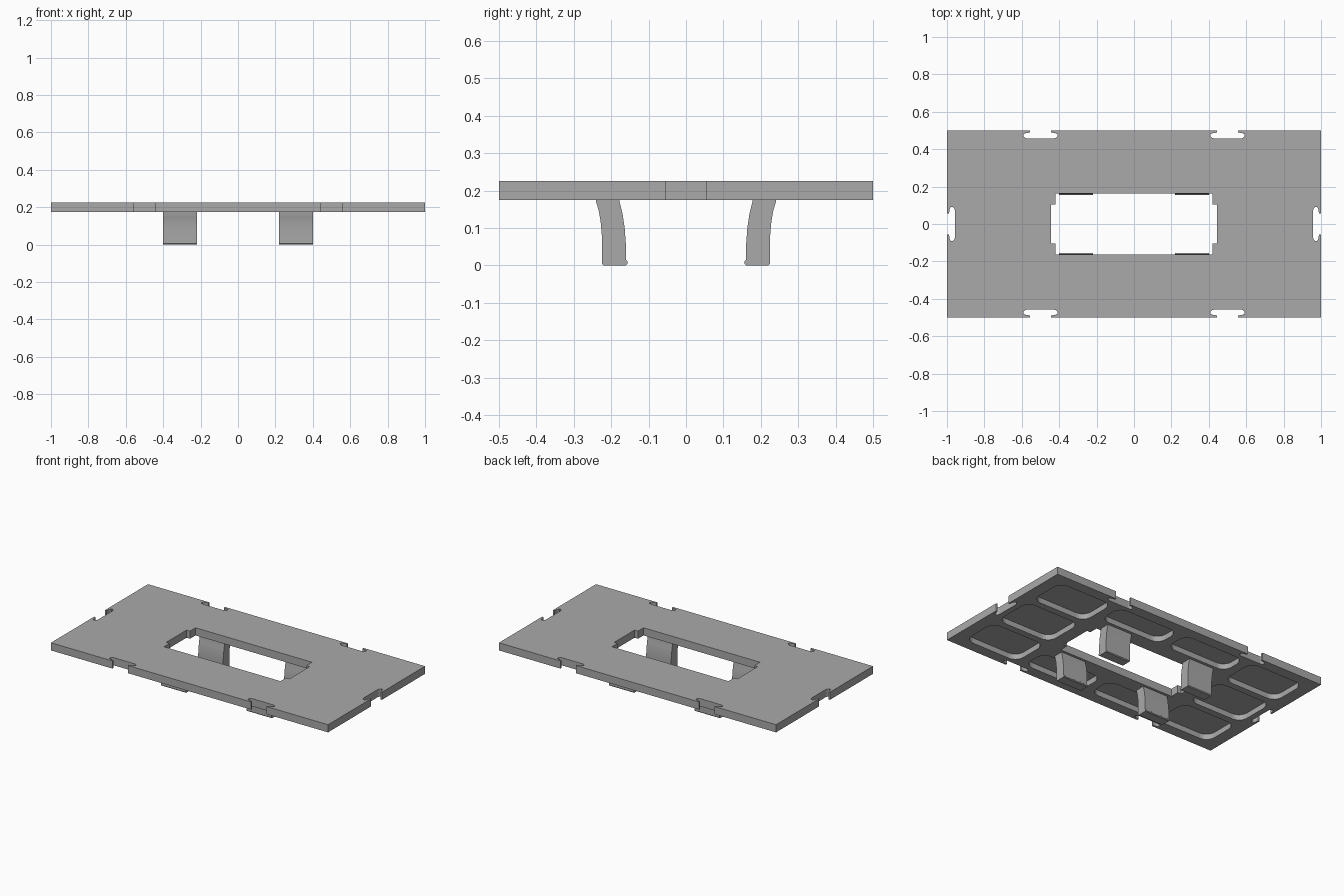
import bpy, bmesh, math
from mathutils import Matrix, Vector

cube = bpy.data.objects.get("Cube")
if cube:
    bpy.data.objects.remove(cube, do_unlink=True)

grey = bpy.data.materials.new("plain grey")
grey.use_nodes = True
grey.diffuse_color = (0.4, 0.4, 0.4, 1)
grey.node_tree.nodes["Principled BSDF"].inputs["Base Color"].default_value = (0.4, 0.4, 0.4, 1)

BOTTOM, TOP = 0.175, 0.225


def prism(bm, points, z0, z1):
    """Extrude a flat outline from z0 to z1."""
    face = bm.faces.new([bm.verts.new((x, y, z0)) for x, y in points])
    out = bmesh.ops.extrude_face_region(bm, geom=[face])["geom"]
    verts = [v for v in out if isinstance(v, bmesh.types.BMVert)]
    bmesh.ops.translate(bm, verts=verts, vec=(0, 0, z1 - z0))


def rounded_rect(cx, cy, w, d, r, steps=6):
    points = []
    for k, (sx, sy) in enumerate(((1, 1), (-1, 1), (-1, -1), (1, -1))):
        for i in range(steps + 1):
            a = math.pi / 2 * (k + i / steps)
            points.append((cx + sx * (w / 2 - r) + r * math.cos(a),
                           cy + sy * (d / 2 - r) + r * math.sin(a)))
    return points


def make_object(name, bm):
    bmesh.ops.recalc_face_normals(bm, faces=bm.faces)
    mesh = bpy.data.meshes.new(name)
    bm.to_mesh(mesh)
    bm.free()
    mesh.materials.append(grey)
    obj = bpy.data.objects.new(name, mesh)
    bpy.context.collection.objects.link(obj)
    return obj


# Flat plate
bm = bmesh.new()
prism(bm, [(-1, -0.5), (1, -0.5), (1, 0.5), (-1, 0.5)], BOTTOM, TOP)
plate = make_object("plate", bm)

# Cutter: central opening with a shallow step at each end
cut = bmesh.new()
quarter = [(0.445, 0.105), (0.42, 0.105), (0.42, 0.162)]
half = quarter + [(-x, y) for x, y in reversed(quarter)]
prism(cut, half + [(x, -y) for x, y in reversed(half)], 0.1, 0.3)

# Cutter: connector slots, narrow at the rim and wider inside
side = [(0.055, 0.02), (0.055, -0.011), (0.078, -0.014), (0.092, -0.021),
        (0.092, -0.03), (0.085, -0.038), (0.075, -0.042)]
slot = side + [(-x, y) for x, y in reversed(side)]
places = [(x, y, 0 if y > 0 else math.pi) for x in (-0.5, 0.5) for y in (-0.5, 0.5)]
places += [(1, 0, -math.pi / 2), (-1, 0, math.pi / 2)]
for x, y, angle in places:
    m = Matrix.Translation((x, y, 0)) @ Matrix.Rotation(angle, 4, "Z")
    prism(cut, [(m @ Vector((px, py, 0))).xy for px, py in slot], 0.1, 0.3)

# Cutter: rounded pockets in the underside
for sx in (-1, 1):
    prism(cut, rounded_rect(sx * 0.725, 0, 0.39, 0.27, 0.06), 0.1, 0.21)
    for sy in (-1, 1):
        prism(cut, rounded_rect(sx * 0.725, sy * 0.305, 0.39, 0.25, 0.06), 0.1, 0.21)
        prism(cut, rounded_rect(sx * 0.25, sy * 0.345, 0.44, 0.17, 0.06), 0.1, 0.21)
cutter = make_object("plate_cutter", cut)
cutter.hide_render = True

mod = plate.modifiers.new("cut", "BOOLEAN")
mod.operation = "DIFFERENCE"
mod.solver = "EXACT"
mod.object = cutter
bpy.context.view_layer.objects.active = plate
bpy.ops.object.modifier_apply(modifier=mod.name)
bpy.data.objects.remove(cutter, do_unlink=True)

# Curved clip legs with a small lip at the foot
profile = [(0.178, 0.18), (0.178, 0.172), (0.17, 0.14), (0.164, 0.1), (0.161, 0.06),
           (0.161, 0.015), (0.156, 0.011), (0.156, 0.004), (0.161, 0), (0.22, 0),
           (0.225, 0.005), (0.225, 0.08), (0.228, 0.115), (0.233, 0.145),
           (0.241, 0.172), (0.241, 0.18)]
for sx, x_name in ((1, "left"), (-1, "right")):
    for sy, y_name in ((-1, "front"), (1, "back")):
        bm = bmesh.new()
        prism(bm, profile, 0.22, 0.4)
        for v in bm.verts:
            y, z, x = v.co
            v.co = (sx * x, sy * y, z)
        leg = make_object(f"{y_name}_{x_name}_clip_leg", bm)
        bpy.ops.object.select_all(action="DESELECT")
        leg.select_set(True)
        bpy.context.view_layer.objects.active = leg
        bpy.ops.object.shade_smooth_by_angle(angle=math.radians(25))
